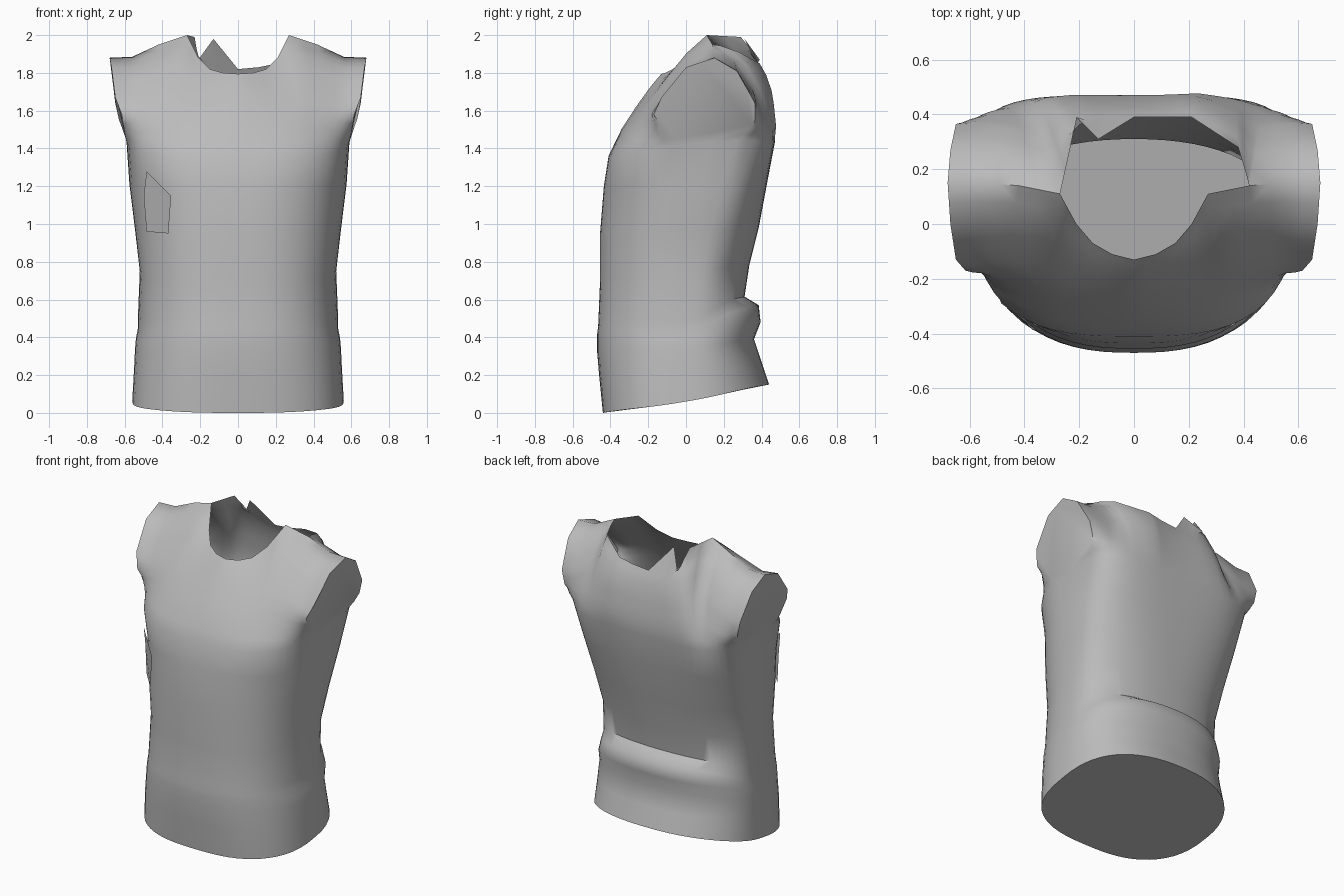
import bpy, bmesh, math
from mathutils import Vector
from mathutils.bvhtree import BVHTree

cube = bpy.data.objects.get("Cube")
if cube:
    bpy.data.objects.remove(cube)

# Columns per quarter of the body, columns of a chest or back panel, panel rows
COLS, PANEL, ROWS = 15, 14, 10

grey = bpy.data.materials.new("plain_grey")
grey.use_nodes = True
grey.diffuse_color = (0.5, 0.5, 0.5, 1)
bsdf = next(n for n in grey.node_tree.nodes if n.type == 'BSDF_PRINCIPLED')
bsdf.inputs["Base Color"].default_value = grey.diffuse_color

# Body rings: front z, back z, half width, front y, back y, side y,
# front squareness, back squareness, lift at the sides
RINGS = [
    (0, .15, .56, -.44, .44, .02, 2.7, 2.3, -.015),
    (.2, .27, .55, -.46, .40, .02, 2.6, 2.3, 0),
    (.32, .39, .545, -.47, .36, .03, 2.5, 2.3, -.02),
    (.38, .48, .54, -.47, .395, .03, 2.5, 2.3, -.04),
    (.42, .57, .53, -.47, .385, .03, 2.5, 2.2, -.06),
    (.46, .615, .53, -.465, .31, .04, 2.5, 2.2, -.06),
    (.7, .78, .52, -.455, .335, .05, 2.5, 2.3, 0),
    (.95, .98, .545, -.455, .385, .07, 2.5, 2.6, 0),
    (1.2, 1.22, .575, -.435, .43, .10, 2.5, 3.2, 0),
    (1.36, 1.43, .59, -.41, .47, .13, 3, 4.2, .03),
]

# Upper edge from neck centre, along the shoulder seam, to the arm opening
SEAM = [(.42, .14, 1.95), (.56, .15, 1.885), (.68, .15, 1.88)]
NECK_FRONT = [(0, -.13, 1.795), (.08, -.11, 1.8), (.15, -.07, 1.82),
              (.21, 0, 1.88), (.27, .11, 2)]
NECK_LEFT = [(0, .39, 1.82), (.11, .39, 1.83), (.21, .39, 1.85),
             (.38, .28, 1.91), (.41, .18, 1.945)]
NECK_RIGHT = [(0, .39, 1.82), (.09, .385, 1.84), (.17, .36, 1.89),
              (.23, .29, 1.97), (.27, .11, 2)]
# Torn edge on the right of the back collar
NOTCH = [(0, .39, 1.82), (.13, .31, 1.98), (.21, .39, 1.87),
         (.23, .29, 1.99), (.27, .11, 2)]

# Arm opening edges and centre lines, from chest to top
ARM_FRONT = [(.6, -.11, 1.48), (.615, -.17, 1.58), (.65, -.13, 1.67),
             (.67, 0, 1.83), SEAM[-1]]
ARM_BACK = [(.61, .34, 1.5), (.63, .365, 1.55), (.65, .365, 1.64),
            (.67, .27, 1.81), SEAM[-1]]
MID_FRONT = [(0, -.34, 1.505), (0, -.265, 1.62), (0, -.2, 1.71), (0, -.165, 1.755)]
MID_BACK = [(0, .47, 1.52), (0, .45, 1.65), (0, .435, 1.71), (0, .415, 1.77)]


def sample(points, f):
    """Point at fraction f along a polyline, counted by its points."""
    s = f * (len(points) - 1)
    i = min(int(s), len(points) - 2)
    return Vector(points[i]).lerp(Vector(points[i + 1]), s - i)


def ring_point(ring, u, back):
    zf, zb, hw, yf, yb, yc, front_power, back_power, lift = ring
    e = back_power if back else front_power
    s = math.sin(u * math.pi / 2)
    y = yc + ((yb if back else yf) - yc) * max(0, 1 - s ** e) ** (1 / e)
    z = zf + (zb - zf) * (y - yf) / (yb - yf) + lift * s ** 8
    return Vector((hw * s, y, z))


def quarter(bm, side, back):
    """One quarter of the garment: body rows, then the chest or back panel."""
    grid = [[ring_point(r, i / COLS, back) for i in range(COLS + 1)] for r in RINGS]
    us = [i / PANEL for i in range(PANEL + 1)]
    base = grid[-1][:PANEL + 1]
    neck = NECK_FRONT if not back else NECK_LEFT if side > 0 else NECK_RIGHT
    top = [sample(neck + SEAM, u) for u in us]
    mid = [base[0]] + (MID_BACK if back else MID_FRONT) + [top[0]]
    arm = [base[-1]] + (ARM_BACK if back else ARM_FRONT)
    falloff = 1.6 if back else 2.5
    for j in range(1, ROWS + 1):
        t = j / ROWS
        mid_dev = sample(mid, t) - base[0].lerp(top[0], t)
        arm_dev = sample(arm, t) - base[-1].lerp(top[-1], t)
        grid.append([b.lerp(p, t) + (1 - u) * mid_dev + u ** falloff * arm_dev
                     for u, b, p in zip(us, base, top)])
    if back and side < 0:
        grid[-1] = [sample(NOTCH + SEAM, u) for u in us]
    verts = [[bm.verts.new((side * p.x, p.y, p.z)) for p in row] for row in grid]
    for lo, hi in zip(verts, verts[1:]):
        for i in range(len(hi) - 1):
            bm.faces.new((lo[i], lo[i + 1], hi[i + 1], hi[i]))


def finish(bm, name):
    mesh = bpy.data.meshes.new(name)
    bm.to_mesh(mesh)
    mesh.materials.append(grey)
    obj = bpy.data.objects.new(name, mesh)
    bpy.context.collection.objects.link(obj)
    return obj


# Garment shell
bm = bmesh.new()
for side in (1, -1):
    for back in (False, True):
        quarter(bm, side, back)
bmesh.ops.remove_doubles(bm, verts=bm.verts, dist=0.0005)


# Close the hem and both arm openings; the neck stays open
def close(test):
    edges = [e for e in bm.edges if e.is_boundary and all(test(v.co) for v in e.verts)]
    bmesh.ops.edgeloop_fill(bm, edges=edges)


close(lambda c: c.z < 0.16)
for side in (1, -1):
    close(lambda c: c.x * side > 0.57 and c.z > 1.39)
bmesh.ops.recalc_face_normals(bm, faces=bm.faces)
if min(bm.faces, key=lambda f: f.calc_center_median().z).normal.z > 0:
    bmesh.ops.reverse_faces(bm, faces=bm.faces)
tree = BVHTree.FromBMesh(bm)
shirt = finish(bm, "sleeveless_shirt")
bm.free()

bpy.ops.object.select_all(action='DESELECT')
shirt.select_set(True)
bpy.context.view_layer.objects.active = shirt
bpy.ops.object.shade_smooth_by_angle(angle=math.radians(55))

# Small patch on the right of the front
bm = bmesh.new()
outline = [(-.48, 1.28), (-.495, 1.15), (-.48, .96), (-.365, .95), (-.35, 1.15)]
corners = []
for x, z in outline:
    hit = tree.ray_cast(Vector((x, -2, z)), Vector((0, 1, 0)))[0]
    corners.append(bm.verts.new(hit + Vector((-.004, -.02, 0))))
bm.faces.new(corners)
finish(bm, "front_patch")
bm.free()
